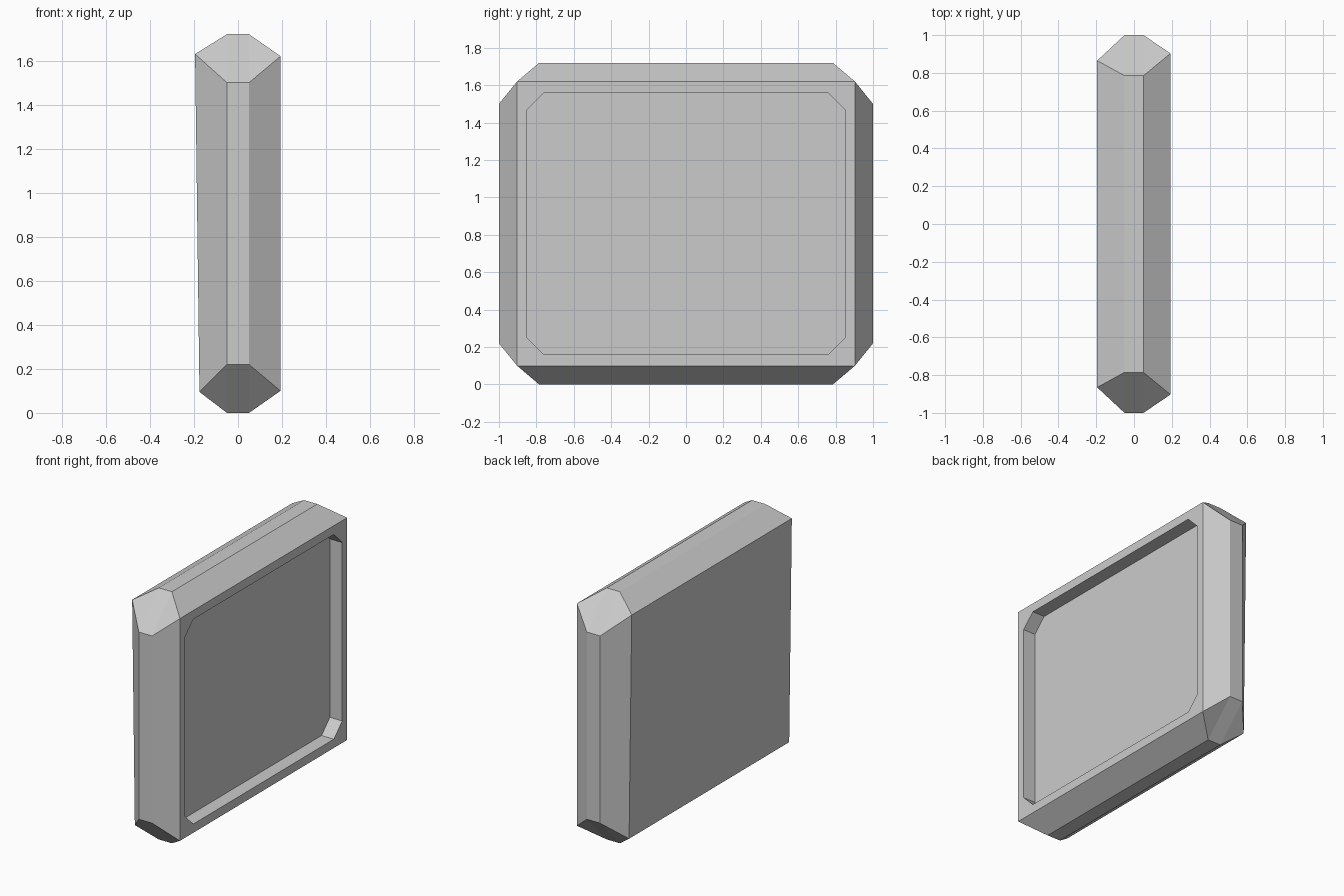
import bpy, bmesh

if "Cube" in bpy.data.objects:
    bpy.data.objects.remove(bpy.data.objects["Cube"])

bm = bmesh.new()
CORNERS = [(-1, -1), (1, -1), (1, 1), (-1, 1)]


def rect(x_low, x_high, y, z_low, z_high):
    """Four corners, counter-clockwise in the y-z plane."""
    return [bm.verts.new((x_low if sz < 0 else x_high, sy * y,
                          z_low if sz < 0 else z_high)) for sy, sz in CORNERS]


def octagon(x, y, z_low, z_high, cut_y, cut_z):
    """Rectangle with clipped corners: two points per corner."""
    pts = []
    for i, (sy, sz) in enumerate(CORNERS):
        z = z_low if sz < 0 else z_high
        pair = [(x, sy * y, z - sz * cut_z), (x, sy * (y - cut_y), z)]
        pts += pair if i % 2 == 0 else pair[::-1]
    return [bm.verts.new(p) for p in pts]


def join_rect_octagon(r, o):
    for i in range(4):
        j = (i + 1) % 4
        bm.faces.new((r[i], r[j], o[2 * j], o[2 * i + 1]))
        bm.faces.new((r[i], o[2 * i], o[2 * i + 1]))


def join_octagons(a, b):
    for i in range(8):
        j = (i + 1) % 8
        bm.faces.new((a[i], a[j], b[j], b[i]))


# Slightly tilted back, outer band, front rim and recessed panel
back = rect(-0.175, -0.195, 0.865, 0.095, 1.63)
band_back = octagon(-0.05, 1.0, 0.0, 1.72, 0.215, 0.22)
band_front = octagon(0.05, 1.0, 0.0, 1.72, 0.215, 0.22)
front = rect(0.193, 0.193, 0.903, 0.10, 1.62)
recess_edge = octagon(0.193, 0.85, 0.16, 1.56, 0.09, 0.09)
recess_floor = octagon(0.10, 0.85, 0.16, 1.56, 0.09, 0.09)

bm.faces.new(back)
join_rect_octagon(back, band_back)
join_octagons(band_back, band_front)
join_rect_octagon(front, band_front)
join_rect_octagon(front, recess_edge)
join_octagons(recess_edge, recess_floor)
bm.faces.new(recess_floor)
bmesh.ops.recalc_face_normals(bm, faces=bm.faces)

mesh = bpy.data.meshes.new("recessed_panel")
bm.to_mesh(mesh)
bm.free()
bpy.context.collection.objects.link(bpy.data.objects.new("recessed_panel", mesh))
